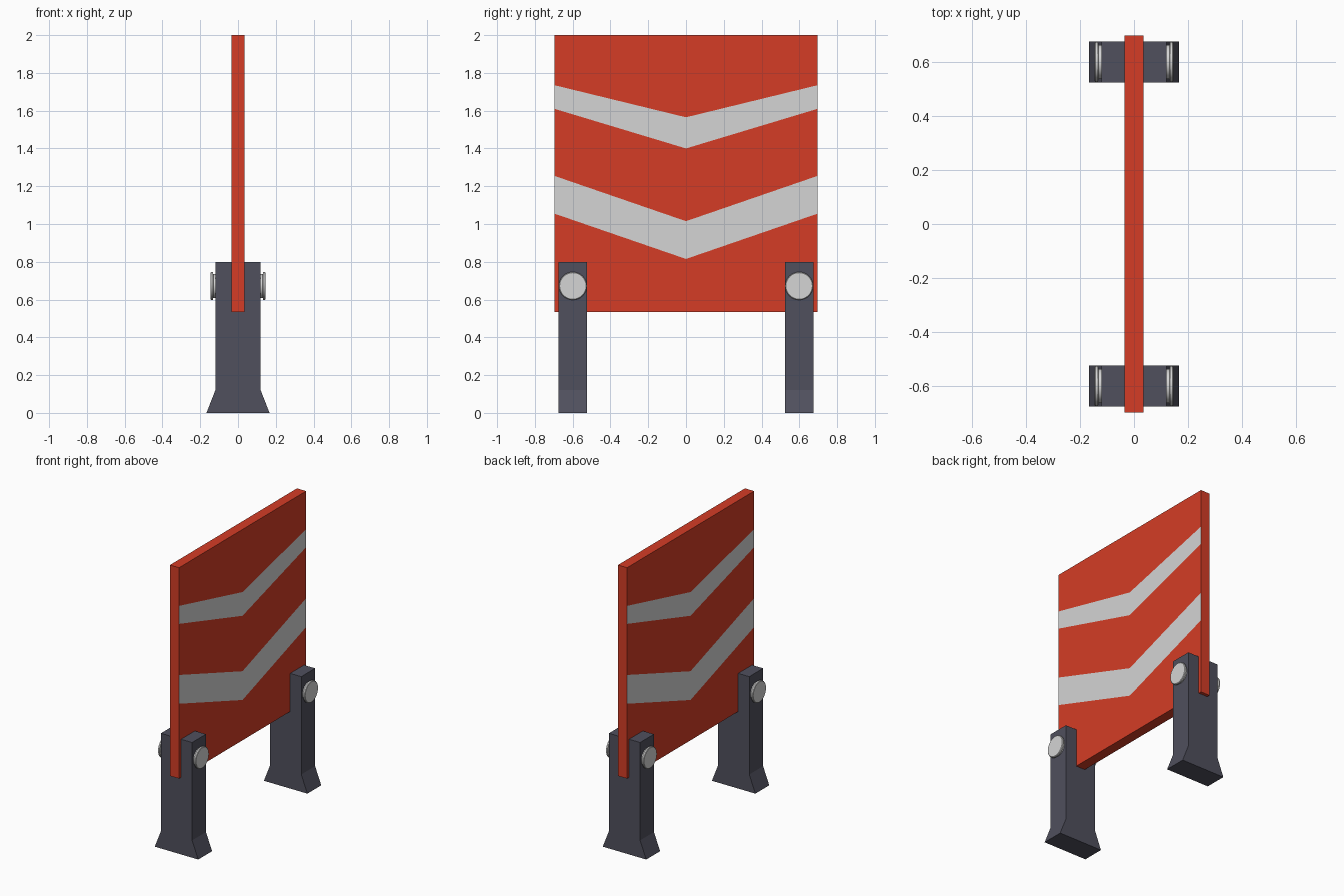
import bpy, bmesh, math

if "Cube" in bpy.data.objects:
    bpy.data.objects.remove(bpy.data.objects["Cube"])


def material(name, rgb):
    m = bpy.data.materials.new(name)
    m.diffuse_color = (*rgb, 1.0)
    m.use_nodes = True
    m.node_tree.nodes["Principled BSDF"].inputs["Base Color"].default_value = m.diffuse_color
    return m


RED = material("signal red", (0.66, 0.046, 0.019))
WHITE = material("light grey", (0.66, 0.66, 0.66))
DARK = material("dark slate", (0.080, 0.080, 0.110))


def finish(name, bm, mats):
    bmesh.ops.recalc_face_normals(bm, faces=bm.faces)
    me = bpy.data.meshes.new(name)
    bm.to_mesh(me)
    bm.free()
    for m in mats:
        me.materials.append(m)
    ob = bpy.data.objects.new(name, me)
    bpy.context.collection.objects.link(ob)
    return ob


# Panel: rows (edge height, middle height) bend into chevrons; odd rows are stripes
def panel():
    rows = [(0.535, 0.535), (1.055, 0.815), (1.255, 1.015),
            (1.61, 1.40), (1.735, 1.565), (2.0, 2.0)]
    half_t, half_w = 0.035, 0.697
    bm = bmesh.new()
    grid = [[[bm.verts.new((s * half_t, y * half_w, mid if y == 0 else edge))
              for y in (-1, 0, 1)] for edge, mid in rows] for s in (-1, 1)]
    a, b = grid
    for r in range(len(rows) - 1):
        for g in grid:
            for c in (0, 1):
                f = bm.faces.new((g[r][c], g[r][c + 1], g[r + 1][c + 1], g[r + 1][c]))
                f.material_index = r % 2
        for c in (0, 2):
            bm.faces.new((a[r][c], b[r][c], b[r + 1][c], a[r + 1][c]))
    for r in (0, -1):
        for c in (0, 1):
            bm.faces.new((a[r][c], a[r][c + 1], b[r][c + 1], b[r][c]))
    finish("barrier_panel", bm, [RED, WHITE])


# Post: flared-foot profile extruded along y
def post(name, y):
    half = [(0.167, 0.0), (0.12, 0.12), (0.12, 0.80)]
    prof = half + [(-x, z) for x, z in reversed(half)]
    bm = bmesh.new()
    face = bm.faces.new([bm.verts.new((x, y - 0.076, z)) for x, z in prof])
    ext = bmesh.ops.extrude_face_region(bm, geom=[face])
    verts = [v for v in ext["geom"] if isinstance(v, bmesh.types.BMVert)]
    bmesh.ops.translate(bm, verts=verts, vec=(0, 0.152, 0))
    finish(name, bm, [DARK])


# Bolt: stepped round head on the outside of a post
def bolt(name, side, y, n=32):
    prof = [(0.115, 0.063), (0.131, 0.063), (0.133, 0.074), (0.143, 0.074), (0.146, 0.070)]
    bm = bmesh.new()
    rings = [[bm.verts.new((side * x, y + r * math.cos(2 * math.pi * i / n),
                            0.672 + r * math.sin(2 * math.pi * i / n)))
              for i in range(n)] for x, r in prof]
    for p, q in zip(rings, rings[1:]):
        for i in range(n):
            j = (i + 1) % n
            bm.faces.new((p[i], p[j], q[j], q[i]))
    bm.faces.new(rings[0])
    bm.faces.new(rings[-1])
    ob = finish(name, bm, [WHITE])
    bpy.ops.object.select_all(action='DESELECT')
    ob.select_set(True)
    bpy.context.view_layer.objects.active = ob
    bpy.ops.object.shade_smooth_by_angle(angle=math.radians(30))


panel()
for end, y in (("front", -0.599), ("back", 0.599)):
    post(end + "_post", y)
    for label, side in (("left", -1), ("right", 1)):
        bolt(f"{end}_{label}_bolt", side, y)
